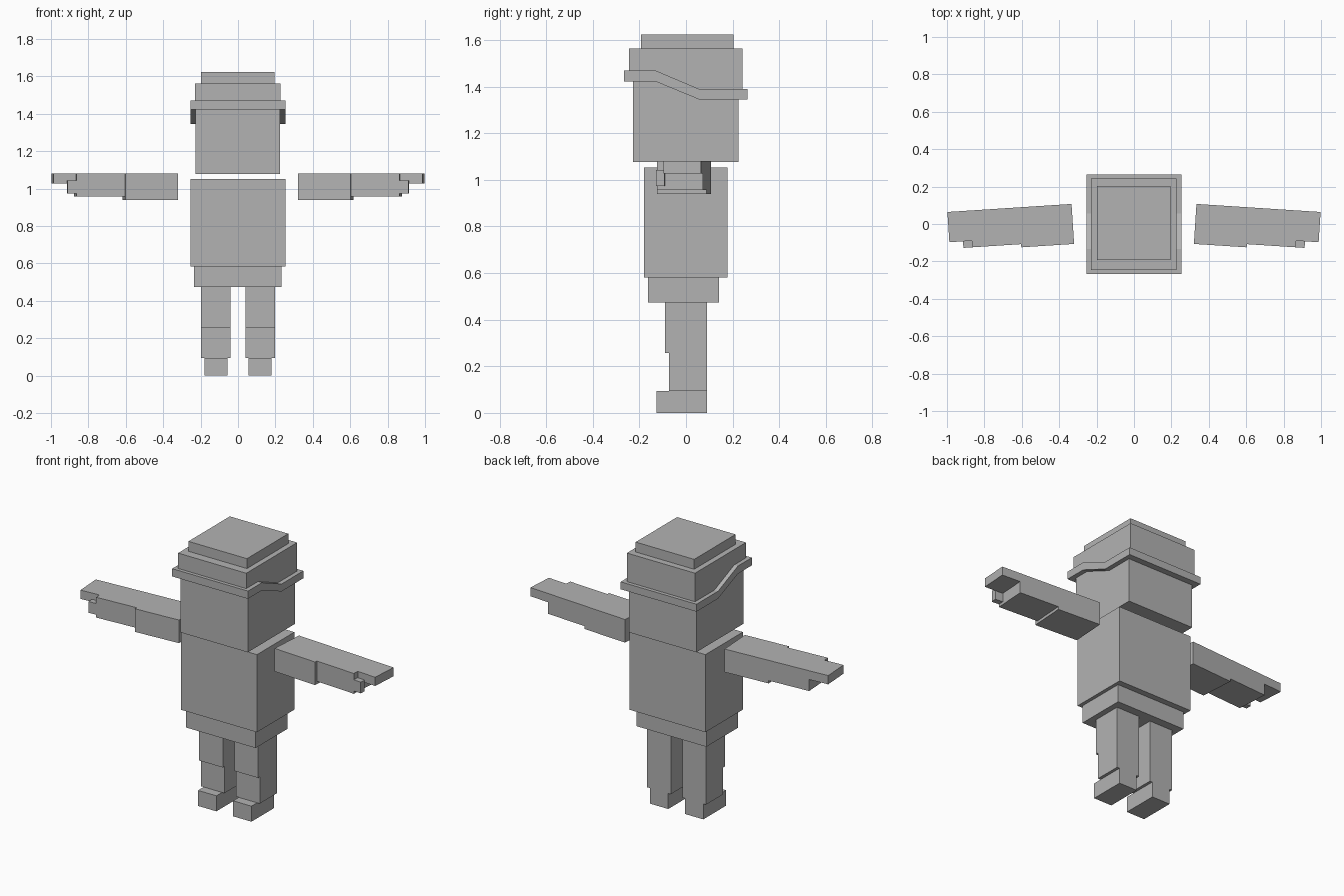
import bpy, bmesh, math
from mathutils import Matrix, Vector

if "Cube" in bpy.data.objects:
    bpy.data.objects.remove(bpy.data.objects["Cube"])

grey = bpy.data.materials.new("plain_grey")
grey.diffuse_color = (0.45, 0.45, 0.45, 1)
grey.use_nodes = True
grey.node_tree.nodes["Principled BSDF"].inputs["Base Color"].default_value = grey.diffuse_color


def prism(name, profile, x0, x1):
    """Extrude a (y, z) outline along x."""
    bm = bmesh.new()
    face = bm.faces.new([bm.verts.new((x0, y, z)) for y, z in profile])
    ext = bmesh.ops.extrude_face_region(bm, geom=[face])
    moved = [v for v in ext["geom"] if isinstance(v, bmesh.types.BMVert)]
    bmesh.ops.translate(bm, vec=(x1 - x0, 0, 0), verts=moved)
    bmesh.ops.recalc_face_normals(bm, faces=bm.faces)
    mesh = bpy.data.meshes.new(name)
    bm.to_mesh(mesh)
    bm.free()
    mesh.materials.append(grey)
    obj = bpy.data.objects.new(name, mesh)
    bpy.context.collection.objects.link(obj)
    return obj


def box(name, x, y, z):
    outline = [(y[0], z[0]), (y[1], z[0]), (y[1], z[1]), (y[0], z[1])]
    return prism(name, outline, *x)


def mirrored(obj):
    """Add the opposite limb part across x = 0."""
    m = obj.modifiers.new("mirror", 'MIRROR')
    m.use_axis[0] = True
    return obj


def slope(y0, y1, high, low):
    """Sloping line from front to back, shared by the head, brim and cap."""
    return [(y0, high), (-0.133, high), (0.056, low), (y1, low)]


# Head, sloping brim and cap
prism("head", [(0.226, 1.077), (-0.228, 1.077)] + slope(-0.228, 0.226, 1.43, 1.35), -0.227, 0.225)
prism("cap_brim", slope(-0.266, 0.264, 1.423, 1.345) + slope(-0.266, 0.264, 1.47, 1.39)[::-1],
      -0.255, 0.253)
prism("cap", slope(-0.245, 0.242, 1.465, 1.385) + [(0.242, 1.563), (-0.245, 1.563)], -0.23, 0.227)
box("cap_top", (-0.197, 0.195), (-0.193, 0.203), (1.563, 1.623))

# Torso and hips
box("torso", (-0.255, 0.253), (-0.18, 0.178), (0.582, 1.052))
box("hips", (-0.235, 0.232), (-0.163, 0.141), (0.474, 0.582))

# Legs and feet
mirrored(prism("legs", [(0.09, 0.094), (0.09, 0.474), (-0.09, 0.474), (-0.09, 0.256),
                        (-0.073, 0.256), (-0.073, 0.094)], 0.039, 0.197))
mirrored(box("feet", (0.056, 0.179), (-0.127, 0.09), (0, 0.094)))

# Arms, built along x then swung slightly forward from the shoulder's rear corner
swing = Matrix.Translation(Vector((0.336, 0.107, 0))) @ Matrix.Rotation(math.radians(-3.7), 4, 'Z')
arm_parts = [
    ("upper_arms", (-0.002, 0.281), (-0.214, 0), (0.94, 1.08)),
    ("forearms", (0.281, 0.541), (-0.197, 0), (0.957, 1.08)),
    ("hands", (0.541, 0.663), (-0.162, 0), (1.027, 1.08)),
    ("thumbs", (0.541, 0.59), (-0.197, -0.162), (0.974, 1.042)),
]
for name, x, y, z in arm_parts:
    part = box(name, x, y, z)
    part.data.transform(swing)
    mirrored(part)
